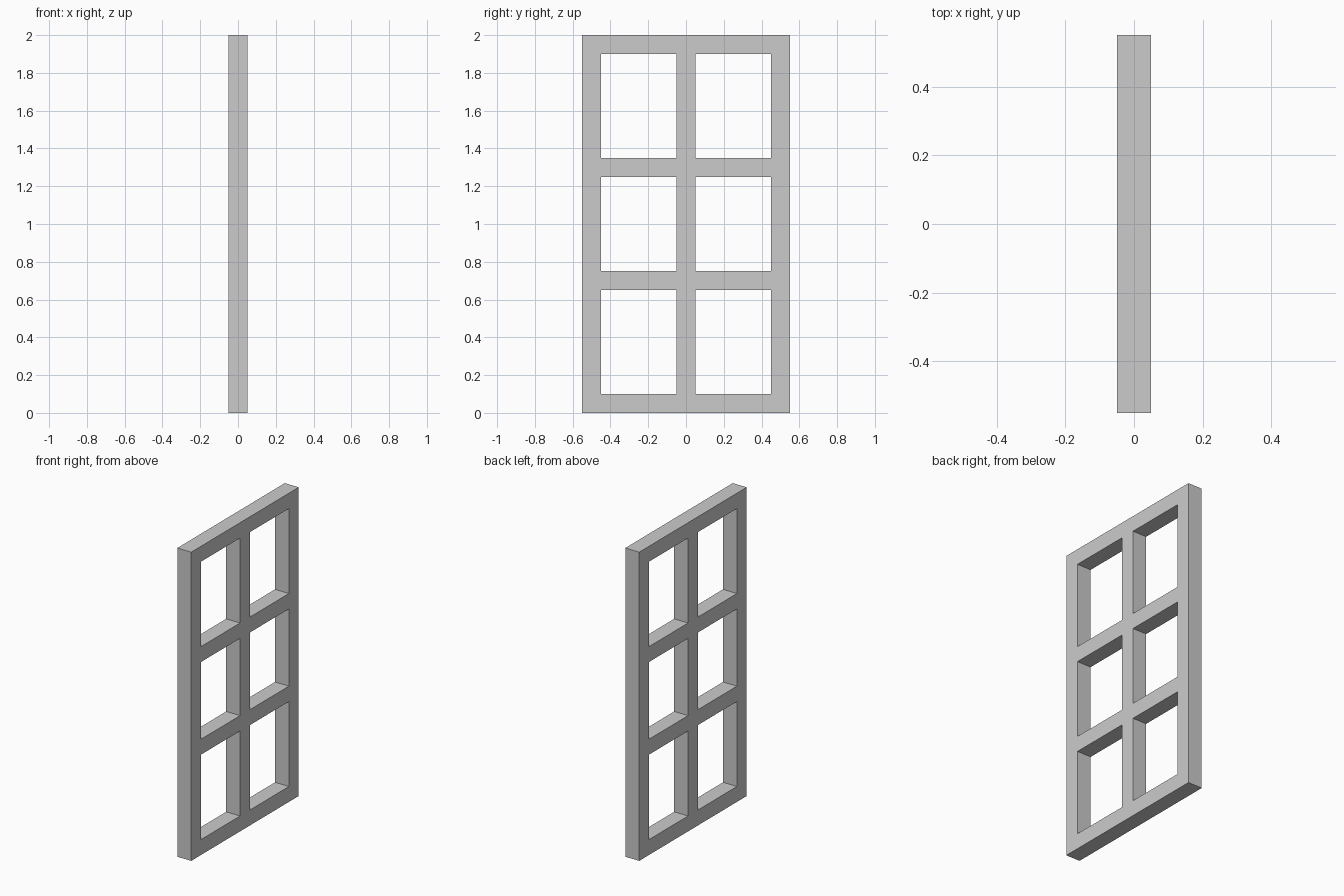
import bpy
import bmesh

if "Cube" in bpy.data.objects:
    bpy.data.objects.remove(bpy.data.objects["Cube"])

DEPTH = 0.10
# Alternating bar / opening boundaries across the width and up the height
YS = [-0.55, -0.45, -0.05, 0.05, 0.45, 0.55]
ZS = [0.0, 0.10, 0.65, 0.75, 1.25, 1.35, 1.90, 2.0]

bm = bmesh.new()

# Flat lattice: every cell is filled except the six pane openings
grid = [[bm.verts.new((-DEPTH / 2, y, z)) for z in ZS] for y in YS]
for i in range(len(YS) - 1):
    for j in range(len(ZS) - 1):
        if i % 2 and j % 2:
            continue
        bm.faces.new((grid[i][j], grid[i][j + 1], grid[i + 1][j + 1], grid[i + 1][j]))

# Thicken the lattice into one solid frame
front = bm.faces[:]
result = bmesh.ops.extrude_face_region(bm, geom=front, use_keep_orig=True)
moved = [g for g in result["geom"] if isinstance(g, bmesh.types.BMVert)]
bmesh.ops.translate(bm, verts=moved, vec=(DEPTH, 0, 0))
bmesh.ops.recalc_face_normals(bm, faces=bm.faces[:])

mesh = bpy.data.meshes.new("window_frame")
bm.to_mesh(mesh)
bm.free()
bpy.context.collection.objects.link(bpy.data.objects.new("window_frame", mesh))
